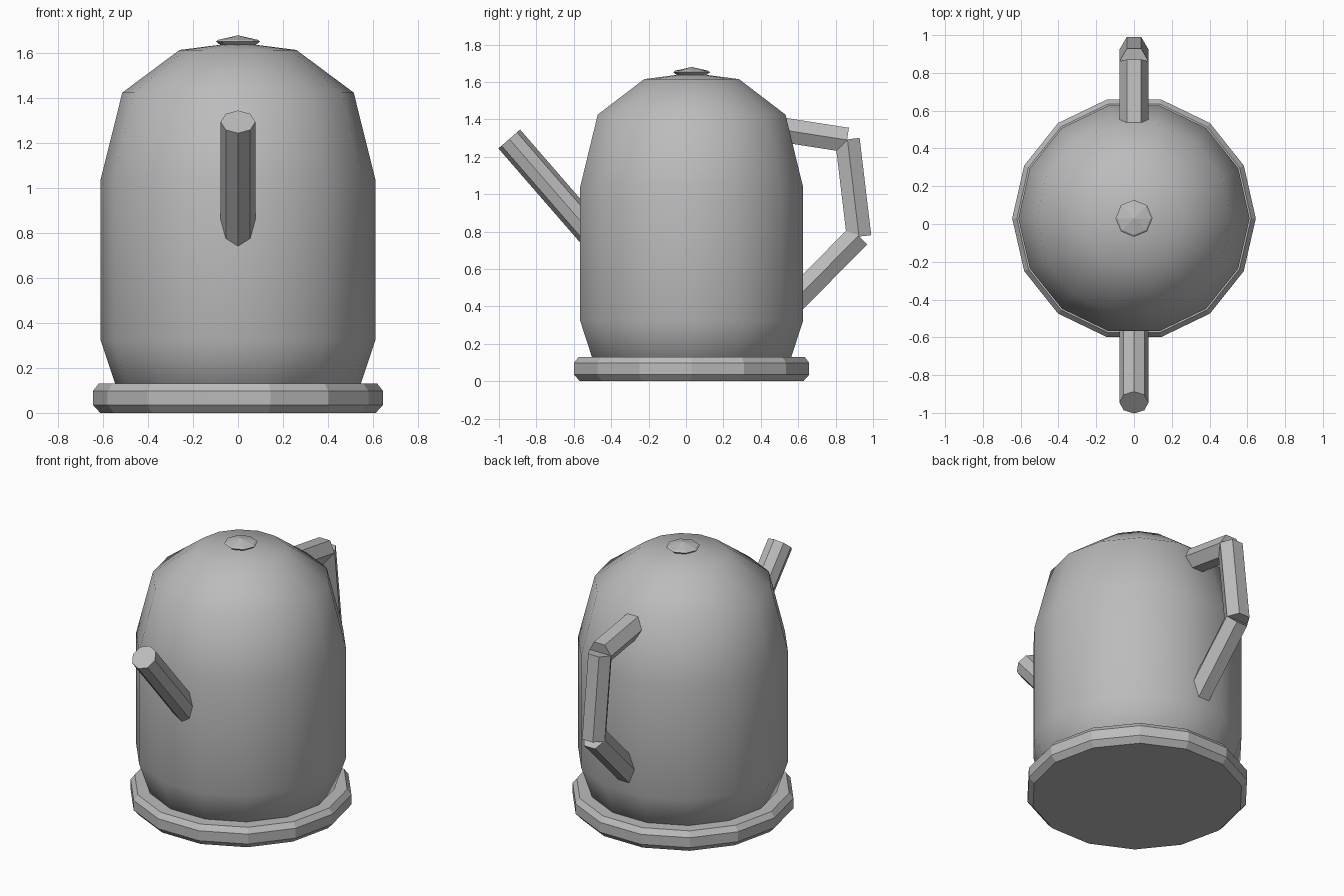
import bpy, bmesh, math
from mathutils import Vector

if "Cube" in bpy.data.objects:
    bpy.data.objects.remove(bpy.data.objects["Cube"])

grey = bpy.data.materials.new("kettle_grey")
grey.diffuse_color = (0.5, 0.5, 0.5, 1)
grey.use_nodes = True
grey.node_tree.nodes["Principled BSDF"].inputs["Base Color"].default_value = grey.diffuse_color
CY = 0.03  # y of the kettle's axis


def finish(name, bm, smooth=False):
    bmesh.ops.recalc_face_normals(bm, faces=bm.faces)
    for f in bm.faces:
        f.smooth = smooth
    me = bpy.data.meshes.new(name)
    bm.to_mesh(me)
    bm.free()
    me.materials.append(grey)
    ob = bpy.data.objects.new(name, me)
    bpy.context.collection.objects.link(ob)
    return ob


def lathe(name, profile, sides, smooth=False):
    """Turn (radius, z) points round the kettle's axis; radius 0 makes a pole."""
    bm = bmesh.new()
    rings = []
    for r, z in profile:
        n = sides if r > 0 else 1
        rings.append([bm.verts.new((r * math.cos(math.tau * i / sides),
                                    CY + r * math.sin(math.tau * i / sides), z))
                      for i in range(n)])
    for a, b in zip(rings, rings[1:]):
        for i in range(sides):
            j = (i + 1) % sides
            if len(b) == 1:
                bm.faces.new((a[i], a[j], b[0]))
            else:
                bm.faces.new((a[i], a[j], b[j], b[i]))
    bm.faces.new(rings[0])
    return finish(name, bm, smooth)


def rod(name, start, end, radius, sides):
    """Straight prism in the x = 0 plane between two (y, z) points."""
    a, b = Vector((0, *start)), Vector((0, *end))
    side = Vector((1, 0, 0))
    up = (b - a).normalized().cross(side)
    bm = bmesh.new()
    rings = [[bm.verts.new(p + radius * (side * math.cos(math.tau * i / sides)
                                         + up * math.sin(math.tau * i / sides)))
              for i in range(sides)] for p in (a, b)]
    for i in range(sides):
        j = (i + 1) % sides
        bm.faces.new((rings[0][i], rings[0][j], rings[1][j], rings[1][i]))
    for ring in rings:
        bm.faces.new(ring)
    return finish(name, bm)


# Base plate with bevelled rims
lathe("base", [(0.613, 0), (0.645, 0.035), (0.645, 0.098), (0.62, 0.13)], 14).data
base = bpy.data.objects["base"]
bm = bmesh.new()
bm.from_mesh(base.data)
bmesh.ops.holes_fill(bm, edges=[e for e in bm.edges if e.is_boundary], sides=0)
bmesh.ops.recalc_face_normals(bm, faces=bm.faces)
bm.to_mesh(base.data)
bm.free()

# Rounded body
lathe("body", [(0.51, 0.02), (0.612, 0.325), (0.612, 1.035), (0.515, 1.425),
               (0.26, 1.615), (0, 1.648)], 14, smooth=True)

# Lid knob
lathe("knob", [(0.07, 1.63), (0.098, 1.652), (0.088, 1.66), (0, 1.68)], 8)

# Spout
rod("spout", (-0.945, 1.295), (-0.45, 0.725), 0.077, 8)

# Three-piece handle
rod("handle_top", (0.45, 1.354), (0.861, 1.29), 0.076, 6)
rod("handle_grip", (0.863, 1.293), (0.925, 0.773), 0.076, 6)
rod("handle_bottom", (0.922, 0.778), (0.53, 0.381), 0.076, 6)
